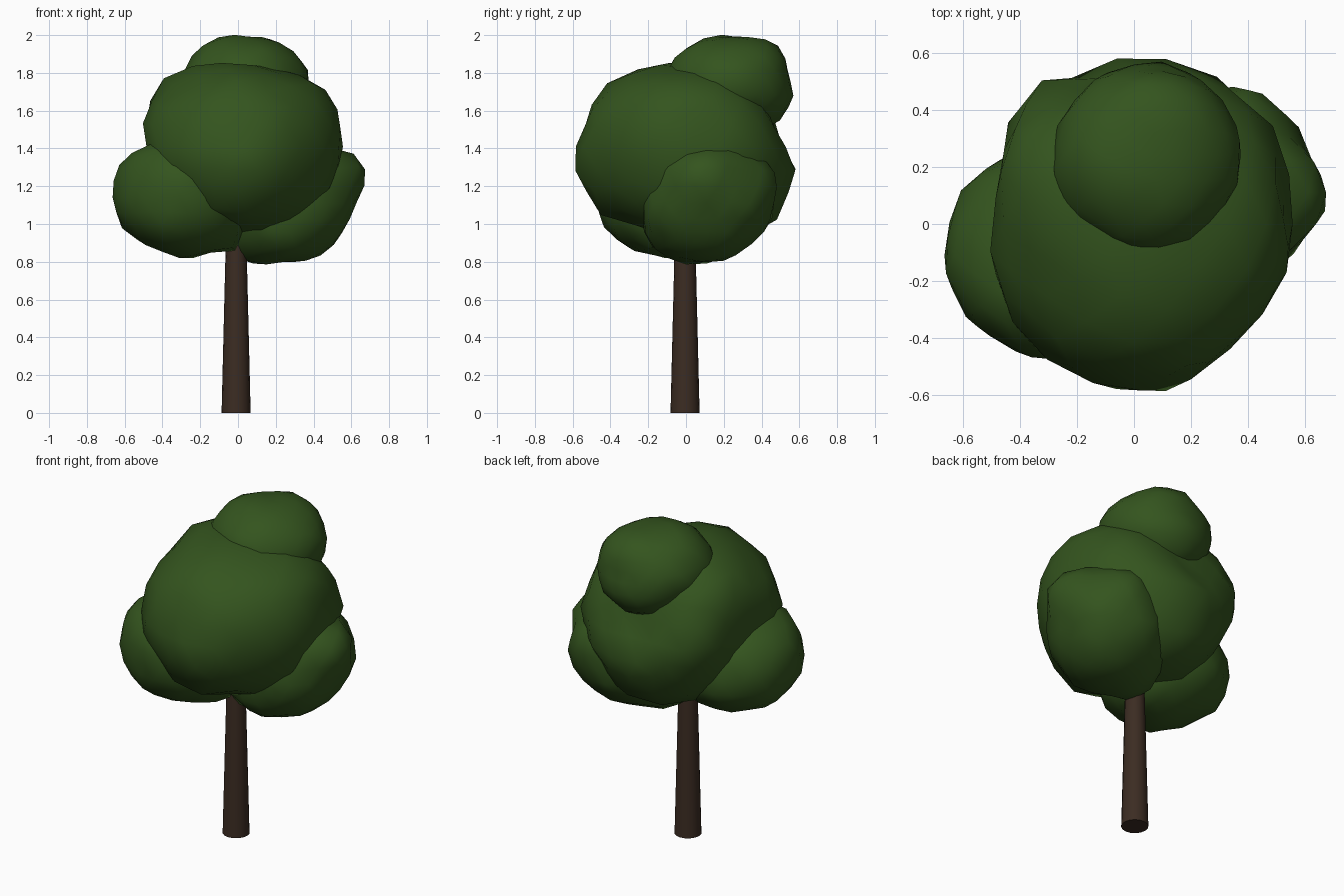
import bpy, bmesh, random
from mathutils import Vector

random.seed(4)


def material(name, rgb):
    m = bpy.data.materials.new(name)
    m.diffuse_color = (*rgb, 1)
    return m


LEAF = material("leaf green", (0.034, 0.089, 0.013))
BARK = material("bark brown", (0.044, 0.025, 0.016))


def finish(bm, name, mat, angle=None):
    me = bpy.data.meshes.new(name)
    bm.to_mesh(me)
    bm.free()
    ob = bpy.data.objects.new(name, me)
    bpy.context.collection.objects.link(ob)
    me.materials.append(mat)
    for p in me.polygons:
        p.use_smooth = True
    if angle:
        bpy.context.view_layer.objects.active = ob
        ob.select_set(True)
        bpy.ops.object.shade_smooth_by_angle(angle=angle)
        ob.select_set(False)
    return ob


def leaf_clump(name, centre, radii, pulls, jitter=0.022):
    """Lumpy ellipsoid whose skin is drawn towards a few pull points."""
    c, r = Vector(centre), Vector(radii)
    unit = [Vector([(p[i] - c[i]) / r[i] for i in range(3)]) for p in pulls]
    bm = bmesh.new()
    bmesh.ops.create_icosphere(bm, subdivisions=3, radius=1)
    for v in bm.verts:
        d = v.co.normalized()
        total = weight = 5.0
        for u in unit:
            w = 1 / ((d - u.normalized()).length_squared + 0.03) ** 2
            total += w * u.length
            weight += w
        s = total / weight + random.uniform(-jitter, jitter)
        v.co = c + Vector([d[i] * s * r[i] for i in range(3)])
    return finish(bm, name, LEAF)


# Tapered trunk, running up into the crown
bm = bmesh.new()
bmesh.ops.create_cone(bm, cap_ends=True, segments=16, radius1=0.077, radius2=0.05, depth=1.1)
bmesh.ops.translate(bm, verts=bm.verts, vec=(-0.01, -0.005, 0.55))
finish(bm, "trunk", BARK, 0.7)

# Large central clump
leaf_clump("main_foliage", (0.03, 0, 1.41), (0.53, 0.55, 0.42), [
    (0, -0.57, 1.24), (0, -0.55, 1.52), (0, -0.29, 1.81), (0.15, -0.07, 1.83),
    (-0.40, 0.2, 1.76), (0.43, 0, 1.74), (0.55, 0.05, 1.45), (-0.47, -0.05, 1.6),
    (0.08, 0.57, 1.23), (0, 0.47, 1.5), (-0.40, 0.43, 1.45), (0.36, -0.41, 1.35),
    (-0.08, -0.44, 1.03), (-0.20, -0.46, 1.18), (-0.45, -0.25, 1.5), (0.02, 0.36, 0.94),
    (0, 0.1, 0.90), (0.46, 0.36, 1.4), (-0.47, 0.1, 1.4), (0, -0.25, 1.0)])

# Lower left clump
leaf_clump("left_foliage", (-0.31, -0.11, 1.14), (0.33, 0.35, 0.29), [
    (-0.63, -0.1, 1.31), (-0.64, -0.2, 1.1), (-0.44, -0.43, 1.15), (-0.51, 0.2, 1.2),
    (-0.48, -0.1, 0.89), (-0.16, -0.16, 0.85), (-0.40, -0.1, 1.43), (-0.25, -0.45, 1.03),
    (0.02, -0.12, 1.0), (0.02, -0.1, 0.87), (-0.60, 0.05, 1.0), (-0.3, 0.24, 1.0),
    (-0.29, -0.43, 1.32), (-0.42, -0.3, 1.42), (-0.12, -0.36, 0.95)])

# Lower right clump
leaf_clump("right_foliage", (0.29, 0.11, 1.11), (0.31, 0.34, 0.29), [
    (0.64, 0.1, 1.35), (0.57, 0.32, 1.2), (0.43, 0.43, 1.3), (0.58, 0.1, 1.0),
    (0.35, 0.16, 0.81), (0.36, 0.36, 0.92), (0.49, -0.17, 1.15), (0.13, -0.15, 0.88),
    (0.50, 0.08, 1.40), (-0.05, 0, 0.86), (-0.04, 0.02, 1.0), (0.25, -0.23, 1.1),
    (0.22, 0.46, 1.12)])

# Small clump at the top, set towards the back
leaf_clump("top_foliage", (0.05, 0.24, 1.75), (0.31, 0.32, 0.24), [
    (-0.13, 0.2, 1.98), (0.06, 0.3, 1.99), (0.30, 0.25, 1.91), (0.05, 0.55, 1.78),
    (0.05, 0.53, 1.60), (0.38, 0.24, 1.75), (-0.27, 0.1, 1.75), (0, -0.09, 1.81),
    (0.05, -0.02, 1.92), (0.05, 0.46, 1.52), (0.34, 0.27, 1.63), (0.1, 0.42, 1.98)])
